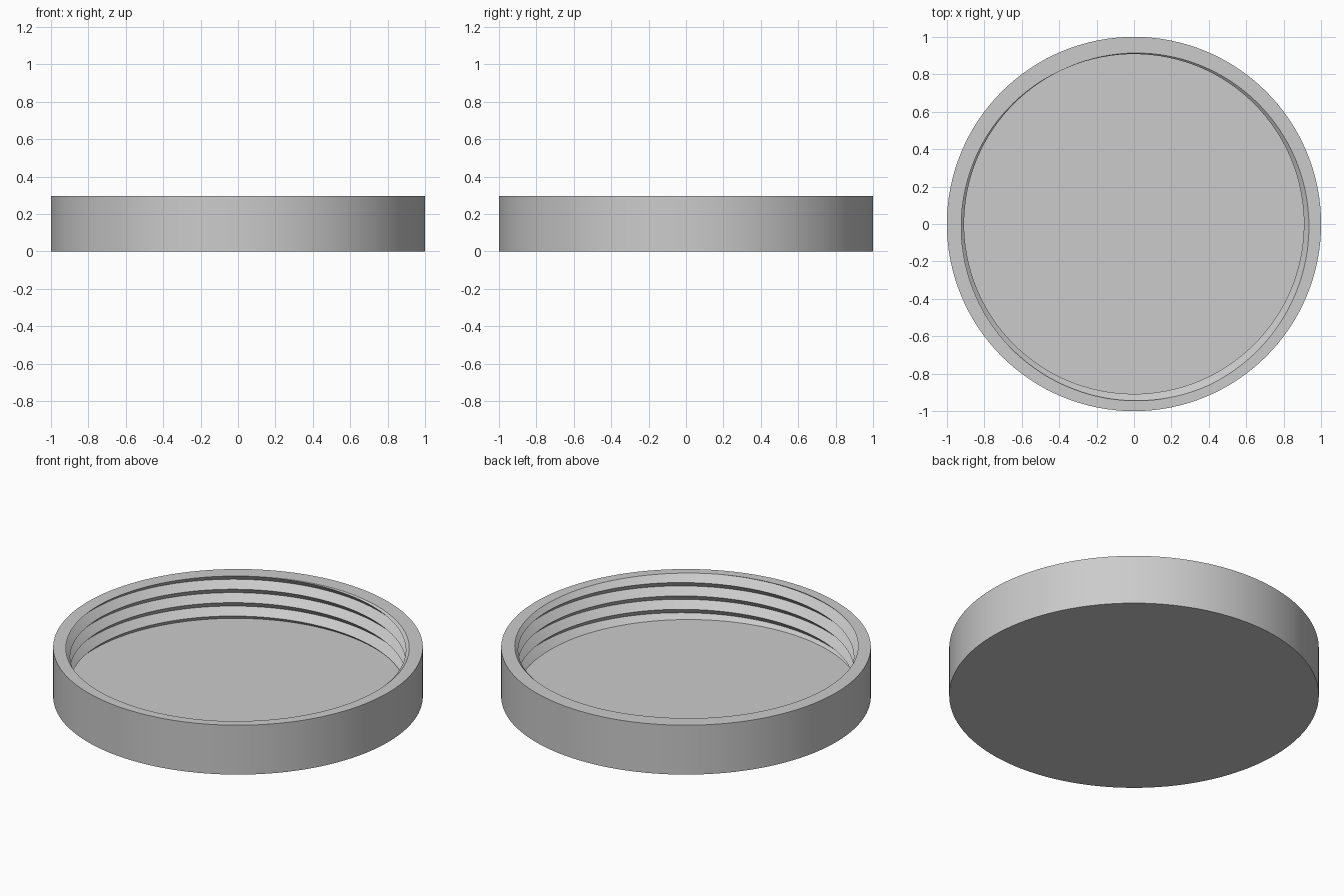
import bpy, bmesh
from math import sin, cos, pi, radians

cube = bpy.data.objects.get("Cube")
if cube:
    bpy.data.objects.remove(cube)

HEIGHT, FLOOR = 0.295, 0.03
CREST, ROOT, PITCH = 0.908, 0.95, 0.08
SEGMENTS = 128
EXIT_ANGLE = radians(115)      # where the thread crest meets the rim
TURNS = 6

bm = bmesh.new()

# Internal right-handed thread: rows alternate between crest and root radii
rows = []
for j in range(2 * TURNS + 1):
    r = ROOT if j % 2 else CREST
    row = []
    for i in range(SEGMENTS + 1):
        a = EXIT_ANGLE + 2 * pi * i / SEGMENTS
        z = HEIGHT + PITCH * (i / SEGMENTS + j / 2 - TURNS + 1)
        row.append(bm.verts.new((r * cos(a), r * sin(a), z)))
    rows.append(row)
for low, high in zip(rows, rows[1:]):
    for i in range(SEGMENTS):
        bm.faces.new((low[i], low[i + 1], high[i + 1], high[i]))
bmesh.ops.remove_doubles(bm, verts=bm.verts[:], dist=0.0001)

# Trim the thread at the floor and at the rim
for z, up in ((FLOOR, -1), (HEIGHT, 1)):
    bmesh.ops.bisect_plane(bm, geom=bm.verts[:] + bm.edges[:] + bm.faces[:], dist=1e-5,
                           plane_co=(0, 0, z), plane_no=(0, 0, up), clear_outer=True)


def open_edges(z):
    return [e for e in bm.edges if e.is_boundary and all(abs(v.co.z - z) < 1e-3 for v in e.verts)]


# Inside floor
bmesh.ops.triangle_fill(bm, edges=open_edges(FLOOR), use_beauty=True, normal=(0, 0, 1))

# Outer wall and underside
rings = [[bm.verts.new((cos(2 * pi * i / SEGMENTS), sin(2 * pi * i / SEGMENTS), z))
          for i in range(SEGMENTS)] for z in (0, HEIGHT)]
for i in range(SEGMENTS):
    k = (i + 1) % SEGMENTS
    bm.faces.new((rings[0][i], rings[0][k], rings[1][k], rings[1][i]))
bm.faces.new(rings[0][::-1])

# Flat rim between the outer wall and the thread
bmesh.ops.triangle_fill(bm, edges=open_edges(HEIGHT), use_beauty=True, normal=(0, 0, 1))
bmesh.ops.recalc_face_normals(bm, faces=bm.faces[:])

mesh = bpy.data.meshes.new("threaded_lid")
bm.to_mesh(mesh)
bm.free()
lid = bpy.data.objects.new("threaded_lid", mesh)
bpy.context.collection.objects.link(lid)

# Plain grey finish
grey = bpy.data.materials.new("light_grey")
grey.use_nodes = True
grey.diffuse_color = (0.6, 0.6, 0.6, 1)
grey.node_tree.nodes["Principled BSDF"].inputs["Base Color"].default_value = (0.6, 0.6, 0.6, 1)
mesh.materials.append(grey)

bpy.ops.object.select_all(action='DESELECT')
lid.select_set(True)
bpy.context.view_layer.objects.active = lid
bpy.ops.object.shade_smooth_by_angle(angle=radians(30))
